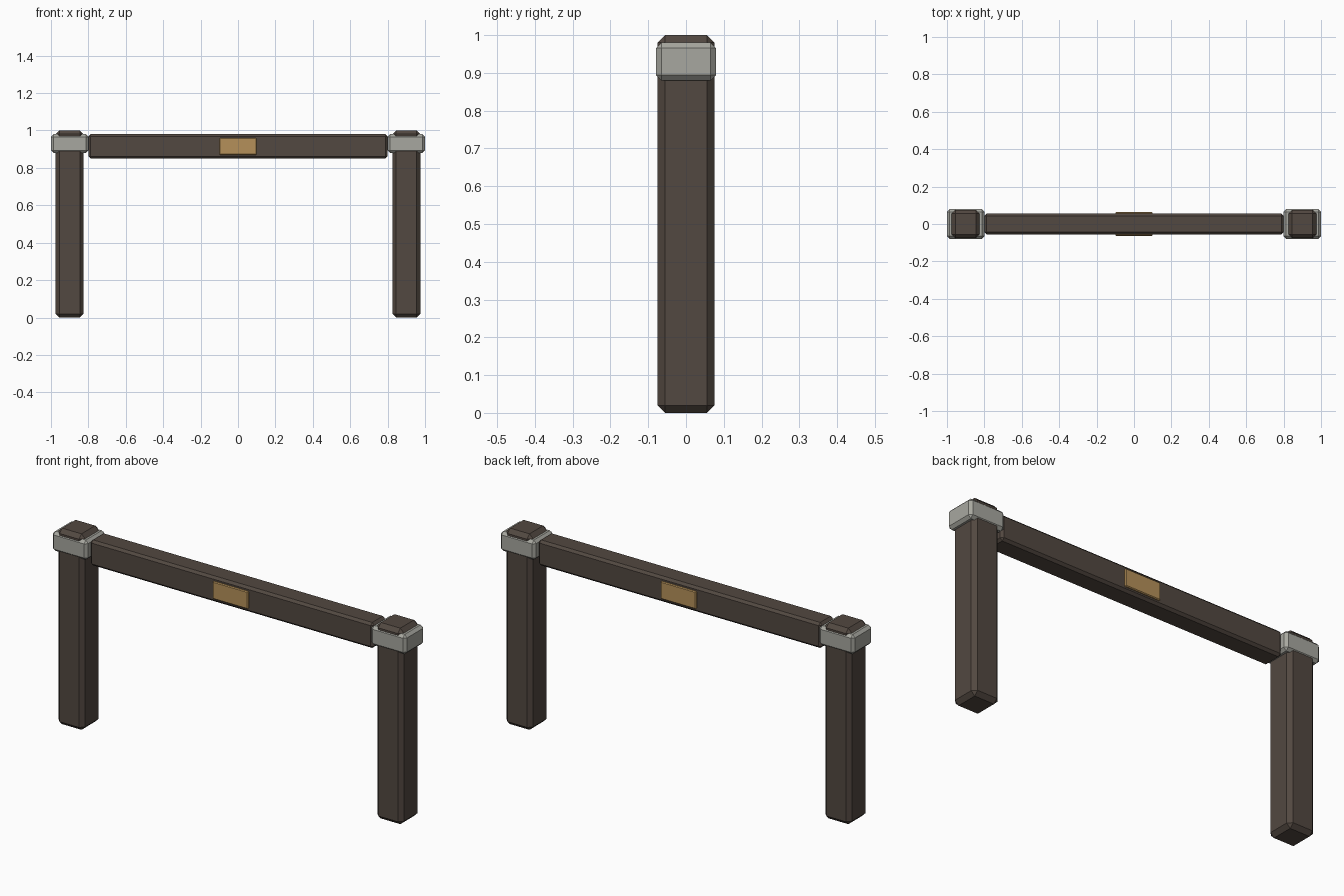
import bpy

if "Cube" in bpy.data.objects:
    bpy.data.objects.remove(bpy.data.objects["Cube"])


def material(name, rgb):
    mat = bpy.data.materials.new(name)
    mat.diffuse_color = (*rgb, 1)
    mat.use_nodes = True
    mat.node_tree.nodes["Principled BSDF"].inputs["Base Color"].default_value = mat.diffuse_color
    return mat


wood = material("dark_wood", (0.085, 0.065, 0.052))
stone = material("pale_metal", (0.39, 0.39, 0.35))
brass = material("brass", (0.46, 0.28, 0.10))


def block(name, center, size, chamfer, mat):
    """Box with single-segment chamfered edges."""
    bpy.ops.mesh.primitive_cube_add(size=1, location=center)
    obj = bpy.context.object
    obj.name = name
    obj.scale = size
    bpy.ops.object.transform_apply(location=False, rotation=False, scale=True)
    bevel = obj.modifiers.new("chamfer", 'BEVEL')
    bevel.width = chamfer
    bevel.segments = 1
    obj.data.materials.append(mat)
    return obj


# Posts with a metal collar near the top
for side, x in (("left", -0.9), ("right", 0.9)):
    block(f"{side}_post", (x, 0, 0.5), (0.15, 0.15, 1.0), 0.02, wood)
    block(f"{side}_collar", (x, 0, 0.93), (0.2, 0.158, 0.1), 0.014, stone)

# Crossbeam between the collars
block("crossbeam", (0, 0, 0.915), (1.6, 0.11, 0.13), 0.012, wood)

# Plates on the front and back of the beam
for side, y in (("front", -0.055), ("back", 0.055)):
    block(f"{side}_plate", (0, y, 0.915), (0.2, 0.016, 0.09), 0.004, brass)
